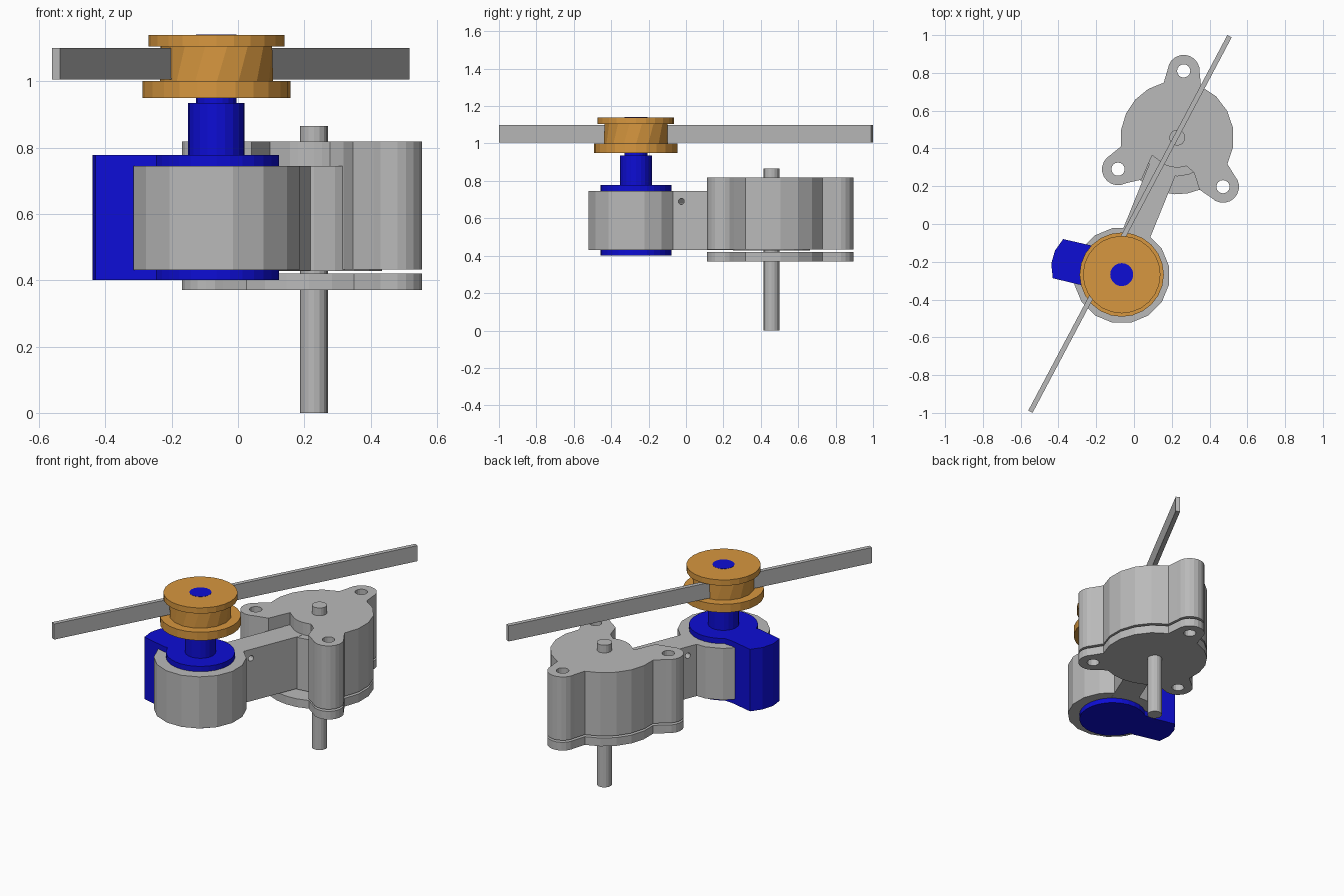
import bpy, bmesh, math
from mathutils import Vector, Matrix

if "Cube" in bpy.data.objects:
    bpy.data.objects.remove(bpy.data.objects["Cube"])

def material(name, rgb):
    m = bpy.data.materials.new(name)
    m.diffuse_color = (*rgb, 1)
    m.use_nodes = True
    m.node_tree.nodes["Principled BSDF"].inputs["Base Color"].default_value = m.diffuse_color
    return m

GREY = material("grey metal", (0.49, 0.49, 0.49))
BLUE = material("blue", (0.004, 0.004, 0.66))
ORANGE = material("orange", (0.68, 0.31, 0.05))

def add(name, mesh, mat):
    ob = bpy.data.objects.new(name, mesh)
    bpy.context.collection.objects.link(ob)
    mesh.materials.clear()
    mesh.materials.append(mat)
    return ob

def cylinder(name, c, r, z0, z1, mat, n=24, twist=0.0, turn=0.0):
    bm = bmesh.new()
    bmesh.ops.create_cone(bm, cap_ends=True, segments=n, radius1=r, radius2=r, depth=z1 - z0,
                          matrix=Matrix.Rotation(turn, 4, 'Z'))
    top = [v for v in bm.verts if v.co.z > 0]
    bmesh.ops.rotate(bm, verts=top, cent=(0, 0, 0), matrix=Matrix.Rotation(twist, 3, 'Z'))
    bmesh.ops.translate(bm, verts=bm.verts, vec=(c[0], c[1], (z0 + z1) / 2))
    me = bpy.data.meshes.new(name)
    bm.to_mesh(me)
    bm.free()
    return add(name, me, mat)

def prism(name, loops, z0, z1, mat):
    """Filled outline, inner loops become holes."""
    cu = bpy.data.curves.new(name, 'CURVE')
    cu.dimensions = '2D'
    cu.fill_mode = 'BOTH'
    cu.extrude = (z1 - z0) / 2
    for pts in loops:
        s = cu.splines.new('POLY')
        s.points.add(len(pts) - 1)
        for p, q in zip(s.points, pts):
            p.co = (q[0], q[1], 0, 1)
        s.use_cyclic_u = True
        s.use_smooth = False
    tmp = bpy.data.objects.new(name + "_outline", cu)
    bpy.context.collection.objects.link(tmp)
    bpy.context.view_layer.update()
    me = bpy.data.meshes.new_from_object(tmp.evaluated_get(bpy.context.evaluated_depsgraph_get()))
    bpy.data.objects.remove(tmp)
    me.transform(Matrix.Translation((0, 0, (z0 + z1) / 2)))
    return add(name, me, mat)

def polar(c, r, a):
    return (c[0] + r * math.cos(a), c[1] + r * math.sin(a))

def arc(c, r, a0, a1, n):
    return [polar(c, r, a0 + (a1 - a0) * i / n) for i in range(n + 1)]

P = (-0.065, -0.268)     # pulley axis
S = (0.229, 0.457)       # pivot shaft axis
R, LOBE_R, LOBE_D = 0.30, 0.085, 0.355
LOBES = [math.radians(a) for a in (84.5, 208, 313)]
HALF = math.asin(LOBE_R / R) + 0.05

def housing_loops(slot=None):
    out, holes = [], []
    for i, a in enumerate(LOBES):
        c = polar(S, LOBE_D, a)
        out += arc(c, LOBE_R, a - math.pi / 2, a + math.pi / 2, 10)
        nxt = LOBES[(i + 1) % 3] + (2 * math.pi if i == 2 else 0)
        out += slot if slot and i == 1 else arc(S, R, a + HALF, nxt - HALF, 5)
        holes.append(arc(c, 0.035, 0, 2 * math.pi * 15 / 16, 15))
    return [out] + holes

# Three-lobed housing with a slot for the swinging arm, and its base plate
slot = [(0.04, 0.235), (0.096, 0.364)] + arc(S, 0.158, math.radians(243), math.radians(288), 5) \
       + [(0.318, 0.272), (0.346, 0.182)]
prism("pivot_housing", housing_loops(slot), 0.432, 0.818, GREY)
prism("housing_base_plate", housing_loops(), 0.37, 0.42, GREY)
cylinder("pivot_shaft", S, 0.042, 0, 0.865, GREY, 16)

# Swinging arm with a cross hole, its pivot disc and motor clamp
cylinder("arm_pivot_disc", S, 0.205, 0.428, 0.744, GREY, 20)
arm = prism("swing_arm", [[(-0.1, -0.13), (0.1, 0.365), (0.23, 0.4), (0.225, 0.27), (0.062, -0.13)]],
            0.43, 0.745, GREY)
cutter = cylinder("cross_hole_cutter", (0, 0), 0.017, -0.3, 0.3, GREY, 12)
cutter.matrix_world = Matrix.Translation((0.04, 0.001, 0.69)) @ \
    Vector((0.928, -0.373, 0)).to_track_quat('Z', 'Y').to_matrix().to_4x4()
cutter.hide_render = True
cutter.hide_viewport = True
mod = arm.modifiers.new("cross_hole", 'BOOLEAN')
mod.operation = 'DIFFERENCE'
mod.solver = 'EXACT'
mod.object = cutter
cylinder("motor_clamp", (P[0], -0.272), 0.255, 0.431, 0.745, GREY, 16, turn=math.radians(11.25))

# Blue motor: round body joined to a side block, neck and shaft
body = arc(P, 0.19, math.radians(-162), math.radians(127), 24)
block = [(-0.23, -0.113), (-0.375, -0.08), (-0.418, -0.14), (-0.438, -0.21), (-0.43, -0.287), (-0.265, -0.327)]
prism("motor_body", [body + block], 0.40, 0.777, BLUE)
cylinder("motor_neck", P, 0.085, 0.77, 0.935, BLUE, 20)
cylinder("motor_shaft", P, 0.061, 0.93, 1.141, BLUE, 20)

# Orange pulley
cylinder("pulley_lower_flange", P, 0.223, 0.95, 1.0, ORANGE, 24)
cylinder("pulley_hub", P, 0.171, 0.995, 1.11, ORANGE, 16, twist=0.2)
cylinder("pulley_upper_flange", P, 0.205, 1.105, 1.14, ORANGE, 24)

# Flat strip running through the pulley groove
d = Vector((0.4685, 0.8835))
n = Vector((-d.y, d.x)) * 0.013
c = Vector((-0.0215, 0))
L = 1.125
prism("flat_strip", [[c - d * L - n, c + d * L - n, c + d * L + n, c - d * L + n]], 1.005, 1.1, GREY)
